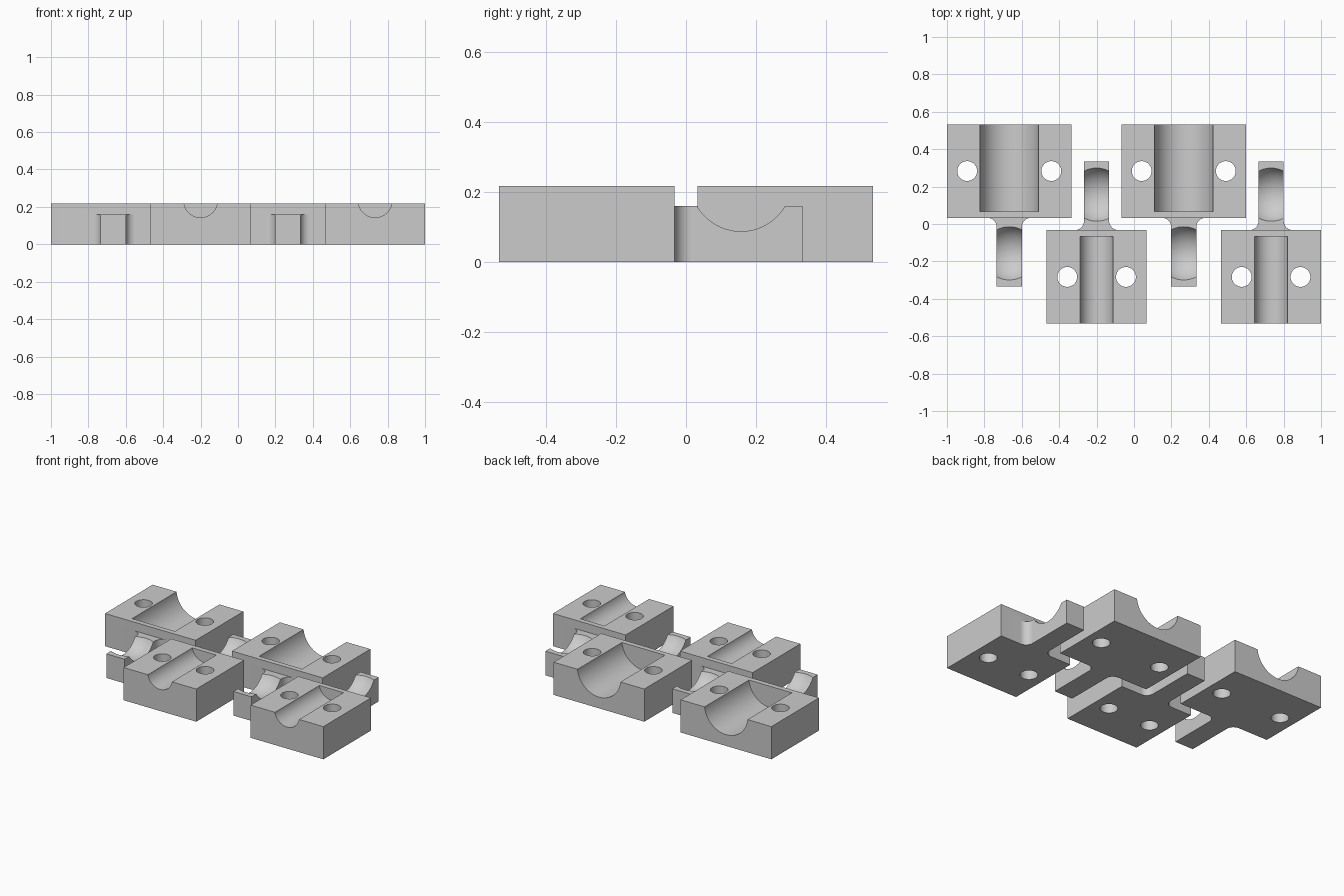
import bpy, bmesh, math
from mathutils import Matrix

old = bpy.data.objects.get("Cube")
if old:
    bpy.data.objects.remove(old, do_unlink=True)

grey = bpy.data.materials.new("plain grey")
grey.use_nodes = True
colour = (0.6, 0.6, 0.6, 1)
grey.diffuse_color = colour
grey.node_tree.nodes["Principled BSDF"].inputs["Base Color"].default_value = colour

HEIGHT, ARM_HEIGHT, ARM_HALF = 0.217, 0.16, 0.067
NEAR, FAR = 0.033, 0.533      # block extent along y
AXIS_Z = 0.233                # height of the groove and socket centres
FILLET = 0.05


def new_object(name, bm):
    bmesh.ops.recalc_face_normals(bm, faces=bm.faces)
    mesh = bpy.data.meshes.new(name)
    bm.to_mesh(mesh)
    bm.free()
    mesh.materials.append(grey)
    ob = bpy.data.objects.new(name, mesh)
    bpy.context.collection.objects.link(ob)
    return ob


def prism(name, outline, height):
    bm = bmesh.new()
    face = bm.faces.new([bm.verts.new((x, y, 0)) for x, y in outline])
    moved = bmesh.ops.extrude_face_region(bm, geom=[face])["geom"]
    verts = [v for v in moved if isinstance(v, bmesh.types.BMVert)]
    bmesh.ops.translate(bm, verts=verts, vec=(0, 0, height))
    return new_object(name, bm)


def cylinder(name, radius, depth, matrix, segments):
    bm = bmesh.new()
    bmesh.ops.create_cone(bm, cap_ends=True, segments=segments, radius1=radius,
                          radius2=radius, depth=depth, matrix=matrix)
    return new_object(name, bm)


def combine(ob, tool, operation):
    mod = ob.modifiers.new(operation.lower(), 'BOOLEAN')
    mod.object, mod.operation, mod.solver = tool, operation, 'EXACT'
    bpy.context.view_layer.update()
    mesh = bpy.data.meshes.new_from_object(
        ob.evaluated_get(bpy.context.evaluated_depsgraph_get()))
    ob.modifiers.clear()
    ob.data = mesh
    bpy.data.objects.remove(tool, do_unlink=True)


def arm_outline():
    # Right-hand half from the tip to the flared root, then its mirror
    half = [(ARM_HALF, -0.333)]
    for i in range(13):
        a = math.pi / 2 * i / 12
        half.append((ARM_HALF + FILLET * (1 - math.cos(a)),
                     NEAR - FILLET + FILLET * math.sin(a)))
    half.append((ARM_HALF + FILLET, NEAR + 0.02))
    return half + [(-x, y) for x, y in reversed(half)]


def clamp_half(name, x, half_width, groove_radius, hole_offset, turn):
    # Arm with a spherical socket
    arm = prism("arm", arm_outline(), ARM_HEIGHT)
    bm = bmesh.new()
    bmesh.ops.create_uvsphere(bm, u_segments=96, v_segments=48, radius=0.16,
                              matrix=Matrix.Translation((0, -0.157, AXIS_Z)))
    combine(arm, new_object("socket_cutter", bm), 'DIFFERENCE')

    # Block joined to the arm
    w = half_width
    block = prism(name, [(-w, NEAR), (w, NEAR), (w, FAR), (-w, FAR)], HEIGHT)
    combine(block, arm, 'UNION')

    # Lengthwise groove, closed at the arm end
    start, end = NEAR + 0.034, FAR + 0.1
    place = (Matrix.Translation((0, (start + end) / 2, AXIS_Z))
             @ Matrix.Rotation(math.pi / 2, 4, 'X'))
    groove = cylinder("groove_cutter", groove_radius, end - start, place, 96)
    combine(block, groove, 'DIFFERENCE')

    # Two bolt holes
    for side in (-1, 1):
        place = Matrix.Translation((side * hole_offset, (NEAR + FAR) / 2, 0.1))
        combine(block, cylinder("hole_cutter", 0.053, 1, place, 48), 'DIFFERENCE')

    block.location.x = x
    block.rotation_euler.z = turn
    bpy.ops.object.select_all(action='DESELECT')
    block.select_set(True)
    bpy.context.view_layer.objects.active = block
    bpy.ops.object.shade_smooth_by_angle(angle=math.radians(30))


# Wide clamps at the back, narrow ones turned round at the front
for i, shift in enumerate((0, 0.933), 1):
    clamp_half(f"wide_clamp_{i}", -0.667 + shift, 0.333, 0.1585, 0.225, 0)
    clamp_half(f"narrow_clamp_{i}", -0.2 + shift, 0.267, 0.09, 0.157, math.pi)
